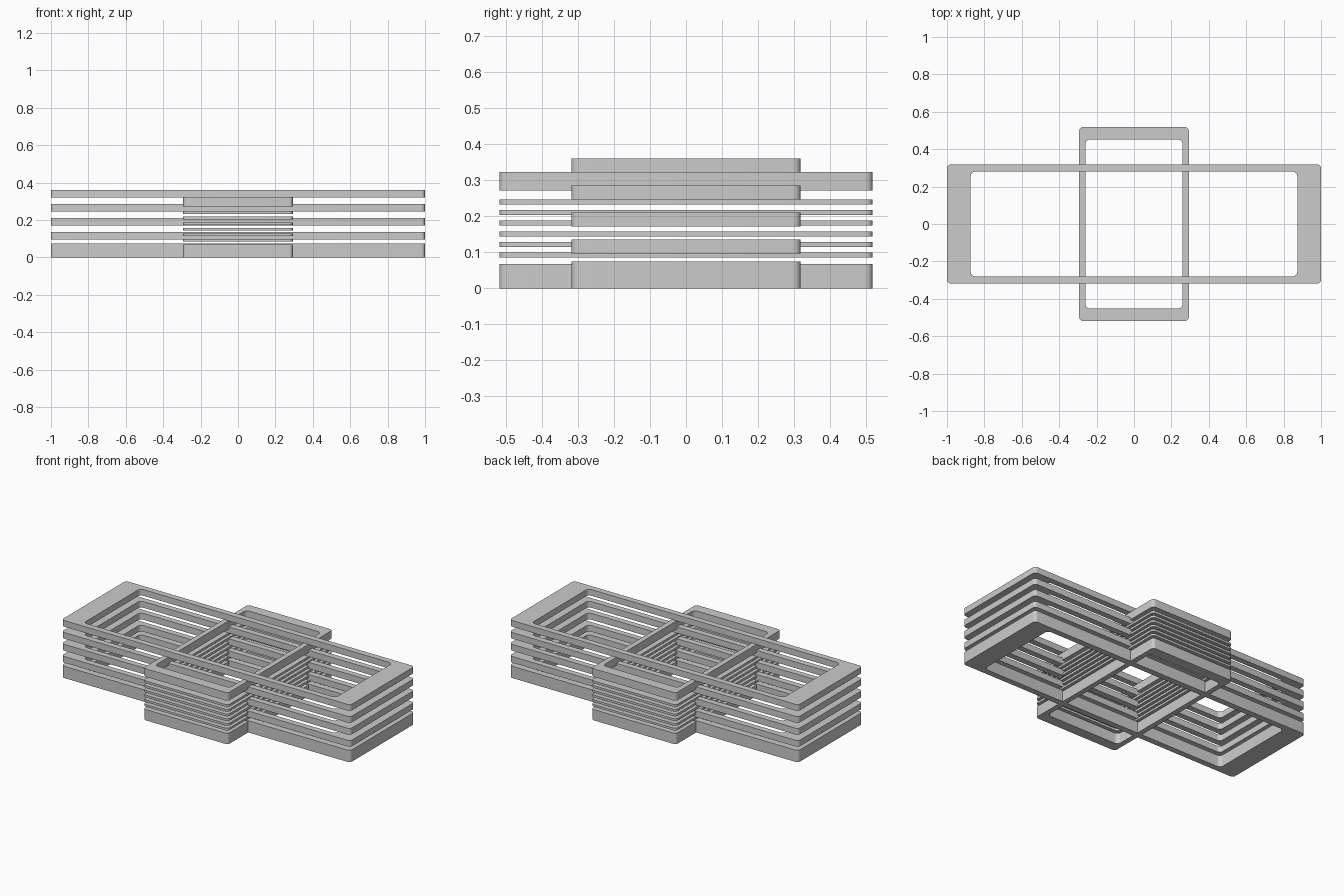
import bpy, bmesh, math

if "Cube" in bpy.data.objects:
    bpy.data.objects.remove(bpy.data.objects["Cube"])


def rounded_rect(hx, hy, r, seg=6):
    """Counter-clockwise outline of a rounded rectangle."""
    pts = []
    for i, (sx, sy) in enumerate([(1, 1), (-1, 1), (-1, -1), (1, -1)]):
        for k in range(seg + 1):
            a = math.pi / 2 * (i + k / seg)
            pts.append((sx * (hx - r) + r * math.cos(a),
                        sy * (hy - r) + r * math.sin(a)))
    return pts


def frame(name, outer, inner, z0, z1):
    """Flat rectangular ring with rounded corners between two heights."""
    po, pi = rounded_rect(*outer, 0.02), rounded_rect(*inner, 0.025)
    bm = bmesh.new()
    ob, ib, ot, it = [[bm.verts.new((x, y, z)) for x, y in p]
                      for p, z in ((po, z0), (pi, z0), (po, z1), (pi, z1))]
    n = len(po)
    for i in range(n):
        j = (i + 1) % n
        bm.faces.new((ob[i], ob[j], ot[j], ot[i]))
        bm.faces.new((ib[j], ib[i], it[i], it[j]))
        bm.faces.new((ot[i], ot[j], it[j], it[i]))
        bm.faces.new((ob[j], ob[i], ib[i], ib[j]))
    bmesh.ops.recalc_face_normals(bm, faces=bm.faces)
    mesh = bpy.data.meshes.new(name)
    bm.to_mesh(mesh)
    bm.free()
    obj = bpy.data.objects.new(name, mesh)
    bpy.context.collection.objects.link(obj)
    bpy.context.view_layer.objects.active = obj
    obj.select_set(True)
    bpy.ops.object.shade_smooth_by_angle(angle=math.radians(30))
    obj.select_set(False)


# Long frames: thick base and four slats
long_levels = [(0, 0.074), (0.096, 0.135), (0.171, 0.211),
               (0.246, 0.285), (0.321, 0.36)]
for i, (a, b) in enumerate(long_levels):
    frame(f"long_frame_{i + 1}", (1.0, 0.318), (0.873, 0.28), a, b)

# Cross frames: thick base, six thin slats and a top rim
cross_levels = [(0, 0.068)]
cross_levels += [(0.085 + 0.0296 * k, 0.099 + 0.0296 * k) for k in range(6)]
cross_levels += [(0.272, 0.323)]
for i, (a, b) in enumerate(cross_levels):
    frame(f"cross_frame_{i + 1}", (0.293, 0.518), (0.26, 0.452), a, b)
